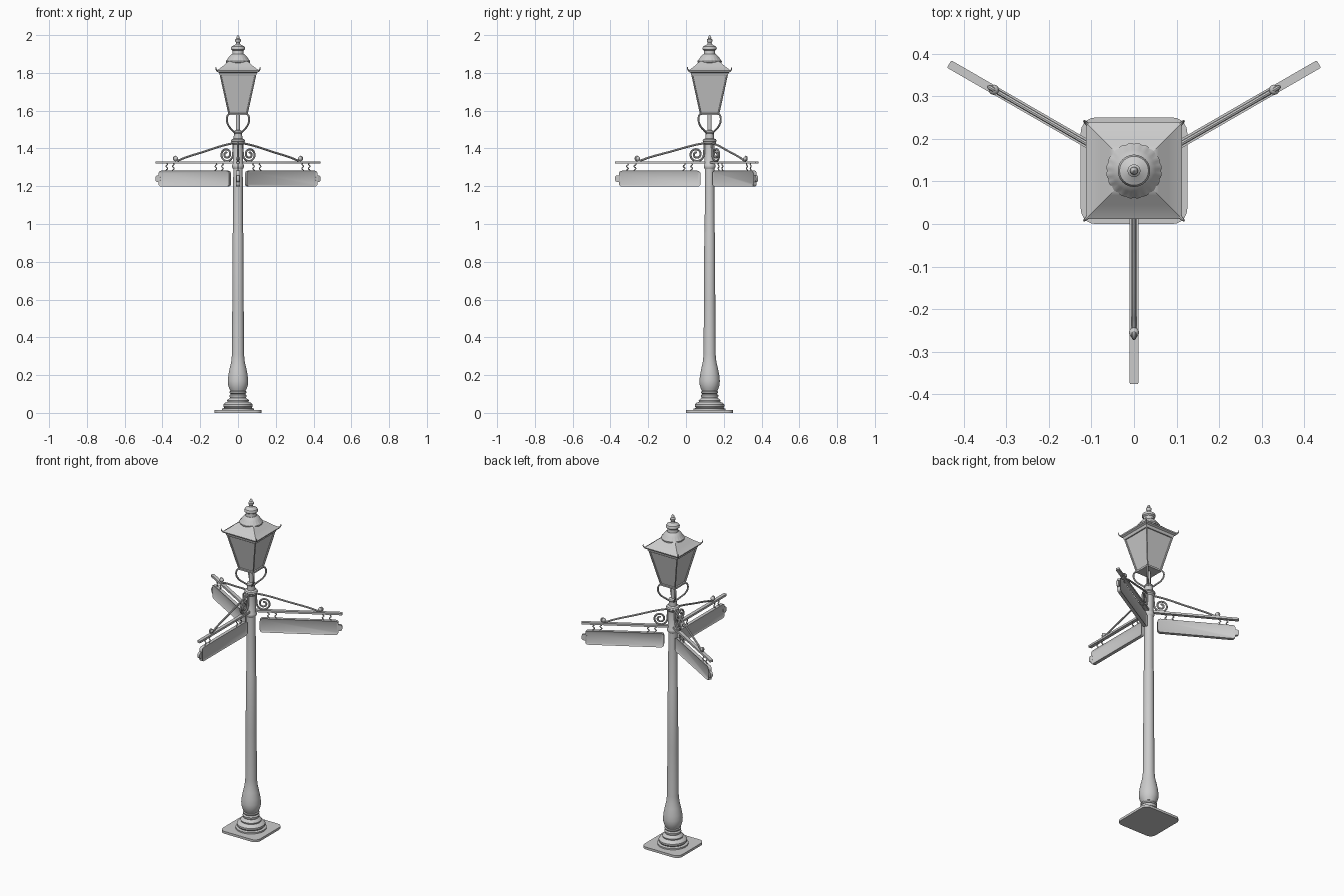
import bpy, bmesh
from math import pi, sin, cos, radians, sqrt

if "Cube" in bpy.data.objects:
    bpy.data.objects.remove(bpy.data.objects["Cube"])

Y0 = 0.125                      # pole axis
ARMS = [radians(a) for a in (-90, 30, 150)]
QUARTERS = [radians(a) for a in (45, 135, 225, 315)]


def place(name, mesh, angles=(0,)):
    for i, a in enumerate(angles):
        ob = bpy.data.objects.new(name if len(angles) == 1 else f"{name}_{i + 1}", mesh)
        ob.location = (0, Y0, 0)
        ob.rotation_euler = (0, 0, a)
        bpy.context.collection.objects.link(ob)


def finish(bm, name):
    bmesh.ops.recalc_face_normals(bm, faces=bm.faces)
    mesh = bpy.data.meshes.new(name)
    bm.to_mesh(mesh)
    bm.free()
    return mesh


def lathe(name, profile, segs=32, lobes=None, inset=0):
    """Revolve (radius, z) points; segs=4 gives a square loft of half widths."""
    bm = bmesh.new()
    k, off = (sqrt(2), pi / 4) if segs == 4 else (1, 0)
    rings = []
    for i, (r, z) in enumerate(profile):
        ring = []
        for s in range(segs):
            a = 2 * pi * s / segs + off
            rr = r * k
            if lobes and i in lobes:
                rr *= 0.97 + 0.04 * abs(sin(a * 10))
            ring.append(bm.verts.new((rr * cos(a), rr * sin(a), z)))
        rings.append(ring)
    sides = []
    for a, b in zip(rings, rings[1:]):
        for s in range(segs):
            t = (s + 1) % segs
            sides.append(bm.faces.new((a[s], a[t], b[t], b[s])))
    bm.faces.new(rings[0])
    bm.faces.new(rings[-1])
    bmesh.ops.recalc_face_normals(bm, faces=bm.faces)
    if inset:
        bmesh.ops.inset_individual(bm, faces=sides, thickness=inset, depth=-0.004)
    place(name, finish(bm, name))


def rounded(cx, cy, hx, hy, r, n=5):
    pts = []
    for q, (sx, sy) in enumerate(((1, 1), (-1, 1), (-1, -1), (1, -1))):
        for i in range(n + 1):
            a = q * pi / 2 + i * pi / 2 / n
            pts.append((cx + sx * (hx - r) + r * cos(a), cy + sy * (hy - r) + r * sin(a)))
    return pts


def prism(name, pts, lo, hi, upright=False, inset=0):
    bm = bmesh.new()
    rows = [[bm.verts.new((u, d, v) if upright else (u, v, d)) for u, v in pts] for d in (lo, hi)]
    caps = [bm.faces.new(r) for r in rows]
    n = len(pts)
    for i in range(n):
        j = (i + 1) % n
        bm.faces.new((rows[0][i], rows[0][j], rows[1][j], rows[1][i]))
    bmesh.ops.recalc_face_normals(bm, faces=bm.faces)
    if inset:
        bmesh.ops.inset_individual(bm, faces=caps, thickness=inset, depth=-0.004)
    return finish(bm, name)


def tube(name, pts, r, smooth=False, taper=False):
    """Round rod through points, as a mesh."""
    cu = bpy.data.curves.new(name, 'CURVE')
    cu.dimensions = '3D'
    cu.bevel_depth, cu.bevel_resolution, cu.use_fill_caps = r, 2, True
    cu.resolution_u = 6
    if smooth:
        sp = cu.splines.new('BEZIER')
        sp.bezier_points.add(len(pts) - 1)
        for b, p in zip(sp.bezier_points, pts):
            b.co = p
            b.handle_left_type = b.handle_right_type = 'AUTO'
        seq = sp.bezier_points
    else:
        sp = cu.splines.new('POLY')
        sp.points.add(len(pts) - 1)
        for b, p in zip(sp.points, pts):
            b.co = (*p, 1)
        seq = sp.points
    if taper:
        for i, b in enumerate(seq):
            b.radius = 1 - 0.75 * i / (len(pts) - 1)
    ob = bpy.data.objects.new(name, cu)
    bpy.context.collection.objects.link(ob)
    dg = bpy.context.evaluated_depsgraph_get()
    mesh = bpy.data.meshes.new_from_object(ob.evaluated_get(dg))
    bpy.data.objects.remove(ob)
    return mesh


# base plate and turned column
place("base_plate", prism("base_plate", rounded(0, 0, 0.125, 0.125, 0.035), 0, 0.014))
lathe("column_foot", [(0.085, 0.012), (0.085, 0.022), (0.072, 0.026), (0.078, 0.034), (0.078, 0.044),
                      (0.07, 0.053), (0.056, 0.058), (0.058, 0.066), (0.05, 0.074), (0.042, 0.08),
                      (0.046, 0.088), (0.046, 0.094), (0.038, 0.1), (0.045, 0.106), (0.045, 0.112), (0.036, 0.118)])
lathe("column", [(0.038, 0.112), (0.047, 0.13), (0.053, 0.15), (0.054, 0.17), (0.051, 0.2), (0.043, 0.24),
                 (0.036, 0.27), (0.032, 0.31), (0.03, 0.6), (0.028, 0.95), (0.026, 0.96), (0.025, 1.3)])
lathe("column_top", [(0.025, 1.29), (0.031, 1.3), (0.031, 1.312), (0.026, 1.32), (0.026, 1.42), (0.034, 1.428),
                     (0.034, 1.436), (0.038, 1.44), (0.034, 1.448), (0.023, 1.453), (0.022, 1.48), (0.026, 1.485),
                     (0.022, 1.492), (0.011, 1.497), (0.011, 1.585)])

# curved legs carrying the lantern
leg = [(r, 0, z) for r, z in ((0.012, 1.475), (0.04, 1.495), (0.07, 1.52), (0.083, 1.55), (0.075, 1.578), (0.05, 1.584))]
place("lantern_leg", tube("lantern_leg", leg, 0.005, smooth=True), QUARTERS)

# lantern body, corner bars, roof
lathe("lantern_glass", [(0.047, 1.58), (0.094, 1.795)], 4, inset=0.006)
bar = [(0.047 * sqrt(2), 0, 1.58), (0.094 * sqrt(2), 0, 1.795)]
place("lantern_corner_bar", tube("lantern_corner_bar", bar, 0.004), QUARTERS)
lathe("lantern_bottom_rim", [(0.045, 1.576), (0.05, 1.576), (0.051, 1.586), (0.046, 1.588)], 4)
lathe("lantern_roof", [(0.094, 1.785), (0.098, 1.79), (0.1, 1.8), (0.111, 1.806), (0.113, 1.813),
                       (0.104, 1.818), (0.08, 1.836), (0.058, 1.856), (0.04, 1.866)], 4)
horn = [(r * sqrt(2), 0, z) for r, z in ((0.1, 1.81), (0.11, 1.812), (0.116, 1.82), (0.117, 1.832))]
place("roof_corner_horn", tube("roof_corner_horn", horn, 0.006, smooth=True, taper=True), QUARTERS)

# scalloped crown and finial
lathe("roof_crown", [(0.05, 1.85), (0.064, 1.854), (0.065, 1.862), (0.058, 1.87), (0.05, 1.882), (0.042, 1.892),
                     (0.032, 1.9)], 80, lobes=(1, 2, 3))
lathe("finial", [(0.032, 1.896), (0.029, 1.904), (0.029, 1.918), (0.037, 1.924), (0.038, 1.932), (0.034, 1.94),
                 (0.022, 1.946), (0.012, 1.952), (0.01, 1.96), (0.015, 1.968), (0.015, 1.976), (0.008, 1.982),
                 (0.009, 1.987), (0.006, 1.994), (0.001, 2.0)], 24)

# arms: flat bar, diagonal brace with curl, scroll
place("arm_bar", prism("arm_bar", rounded(0.26, 0, 0.241, 0.01, 0.003, 2), 1.319, 1.331), ARMS)
brace = [(r, 0, z) for r, z in ((0.025, 1.428), (0.08, 1.418), (0.2, 1.385), (0.33, 1.349), (0.36, 1.338),
                                (0.38, 1.336), (0.392, 1.345), (0.385, 1.356), (0.376, 1.35))]
place("arm_brace", tube("arm_brace", brace, 0.0055, smooth=True), ARMS)
scroll = [(0.026, 0, 1.42)]
for i in range(49):
    a = pi + i / 48 * 3.6 * pi
    r = 0.04 * (1 - 0.8 * i / 48)
    scroll.append((0.07 + r * cos(a), 0, 1.369 + r * sin(a)))
place("arm_scroll", tube("arm_scroll", scroll, 0.0055), ARMS)
bm = bmesh.new()
bmesh.ops.create_uvsphere(bm, u_segments=14, v_segments=8, radius=0.012)
bmesh.ops.translate(bm, verts=bm.verts, vec=(0.38, 0, 1.346))
place("brace_curl", finish(bm, "brace_curl"), ARMS)

# hanging sign boards with raised rim and end knob
place("sign_board", prism("sign_board", rounded(0.264, 1.24, 0.216, 0.042, 0.016, 4), -0.01, 0.01, True, 0.007), ARMS)
place("sign_knob", prism("sign_knob", rounded(0.486, 1.24, 0.015, 0.018, 0.013, 4), -0.007, 0.007, True), ARMS)

# hanger links
for n, x in enumerate((0.095, 0.135, 0.395, 0.435)):
    link = [(x + 0.005 * sin(t * pi / 4), 0, 1.278 + 0.044 * t / 16) for t in range(17)]
    place(f"sign_hanger_{n + 1}", tube("sign_hanger", link, 0.003), ARMS)

for ob in bpy.data.objects:
    ob.select_set(True)
    bpy.context.view_layer.objects.active = ob
bpy.ops.object.shade_smooth_by_angle(angle=radians(35))
